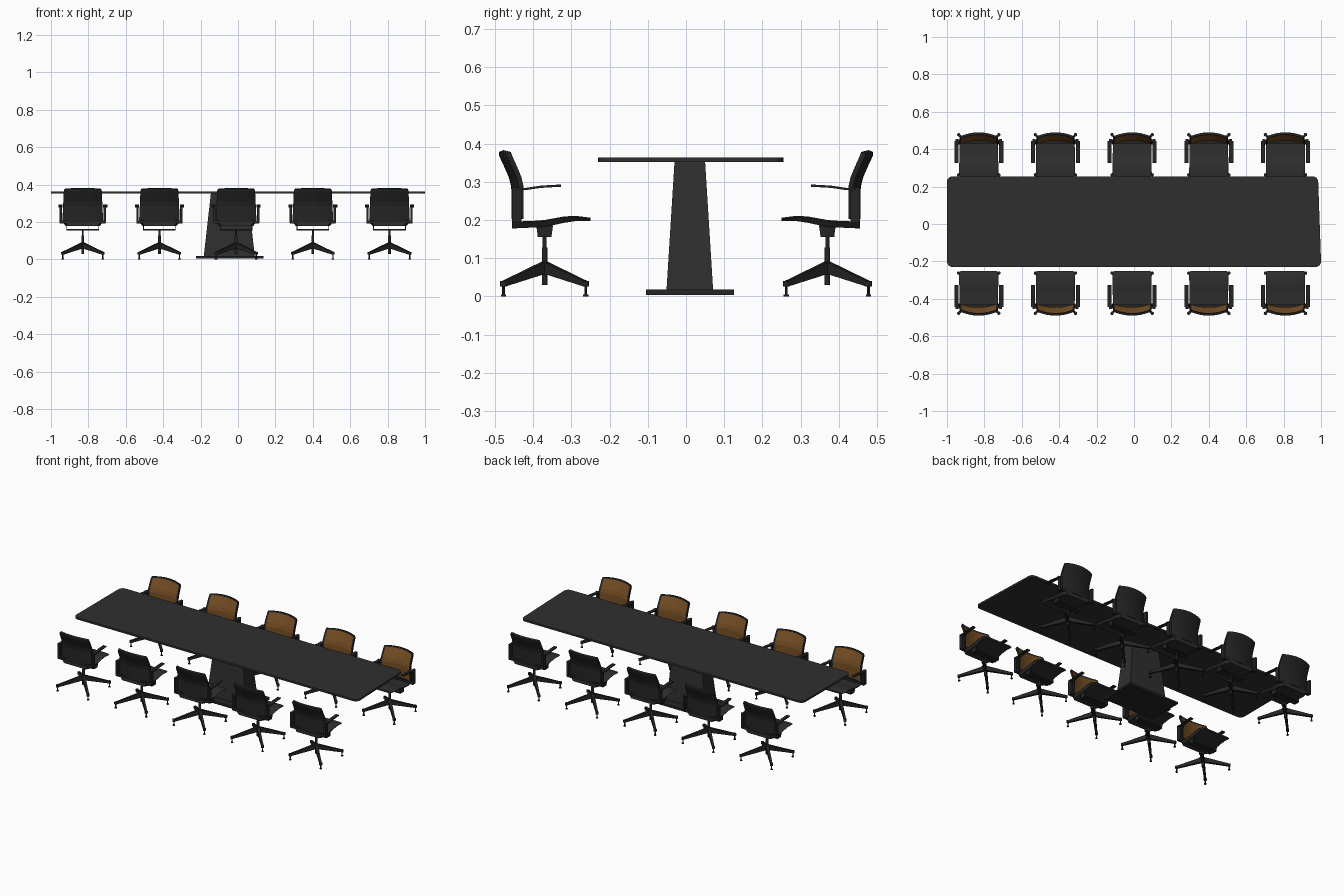
import bpy, bmesh, math
from mathutils import Vector, Matrix

if "Cube" in bpy.data.objects:
    bpy.data.objects.remove(bpy.data.objects["Cube"])


def material(name, rgb):
    m = bpy.data.materials.new(name)
    m.diffuse_color = (*rgb, 1)
    m.use_nodes = True
    m.node_tree.nodes["Principled BSDF"].inputs["Base Color"].default_value = m.diffuse_color
    return m


DARK = material("charcoal", (0.028, 0.028, 0.028))
BLACK = material("soft black", (0.018, 0.018, 0.018))
BROWN = material("brown fabric", (0.19, 0.08, 0.018))


def place(mesh, name, matrix=Matrix()):
    ob = bpy.data.objects.new(name, mesh)
    ob.matrix_world = matrix
    bpy.context.collection.objects.link(ob)
    return ob


def to_mesh(bm, name, *mats):
    bmesh.ops.recalc_face_normals(bm, faces=bm.faces)
    me = bpy.data.meshes.new(name)
    bm.to_mesh(me)
    bm.free()
    for m in mats:
        me.materials.append(m)
    return me


def loft(bm, rings):
    """Skin closed rings of points and cap both ends."""
    vr = [[bm.verts.new(p) for p in r] for r in rings]
    n = len(vr[0])
    for a, b in zip(vr, vr[1:]):
        for i in range(n):
            bm.faces.new((a[i], a[(i + 1) % n], b[(i + 1) % n], b[i]))
    bm.faces.new(vr[0][::-1])
    bm.faces.new(vr[-1])


def rect(x0, x1, y0, y1, z):
    return [(x0, y0, z), (x1, y0, z), (x1, y1, z), (x0, y1, z)]


def box(bm, x0, x1, y0, y1, z0, z1):
    loft(bm, [rect(x0, x1, y0, y1, z0), rect(x0, x1, y0, y1, z1)])


def tube(bm, x, y, r, z0, z1, n=12):
    ring = [(x + r * math.cos(2 * math.pi * i / n), y + r * math.sin(2 * math.pi * i / n)) for i in range(n)]
    loft(bm, [[(*p, z) for p in ring] for z in (z0, z1)])


def slab(bm, us, vs, front, back):
    """Closed curved panel between two surfaces; returns the grid of front faces."""
    f = [[bm.verts.new(front(u, v)) for u in us] for v in vs]
    b = [[bm.verts.new(back(u, v)) for u in us] for v in vs]
    nu, nv = len(us), len(vs)
    grid = {}
    for j in range(nv - 1):
        for i in range(nu - 1):
            grid[i, j] = bm.faces.new((f[j][i], f[j][i + 1], f[j + 1][i + 1], f[j + 1][i]))
            bm.faces.new((b[j][i], b[j + 1][i], b[j + 1][i + 1], b[j][i + 1]))
    rim = [(0, i) for i in range(nu)] + [(j, nu - 1) for j in range(1, nv)]
    rim += [(nv - 1, i) for i in range(nu - 2, -1, -1)] + [(j, 0) for j in range(nv - 2, 0, -1)]
    for (j, i), (l, k) in zip(rim, rim[1:] + rim[:1]):
        bm.faces.new((f[j][i], f[l][k], b[l][k], b[j][i]))
    return grid


def lerp_table(t, table):
    for (a, p), (b, q) in zip(table, table[1:]):
        if t <= b:
            return p + (q - p) * (t - a) / (b - a)
    return table[-1][1]


# ---- table top with rounded corners, slightly skewed right end
bm = bmesh.new()
R = 0.03
outline = []
for cx, cy, a0 in ((0.985 - R, 0.255 - R, 0), (-1 + R, 0.255 - R, 90), (-1 + R, -0.23 + R, 180), (1 - R, -0.23 + R, 270)):
    for k in range(6):
        a = math.radians(a0 + 18 * k)
        outline.append((cx + R * math.cos(a), cy + R * math.sin(a)))
loft(bm, [[(*p, z) for p in outline] for z in (0.352, 0.364)])
place(to_mesh(bm, "table_top", DARK), "table_top")

# ---- tapered pedestal and base plate
bm = bmesh.new()
loft(bm, [rect(-0.183, 0.09, -0.051, 0.071, 0.017), rect(-0.145, 0.052, -0.03, 0.05, 0.353)])
place(to_mesh(bm, "table_pedestal", DARK), "table_pedestal")
bm = bmesh.new()
box(bm, -0.225, 0.135, -0.105, 0.125, 0.004, 0.018)
place(to_mesh(bm, "table_base_plate", BLACK), "table_base_plate")

# ---- chair parts, local frame: column at the origin, facing +y
parts = {}

# backrest: curved shell, brown front inside a dark border
LEAN = [(0.2, -0.087), (0.285, -0.087), (0.31, -0.093), (0.34, -0.106), (0.37, -0.12)]


def back_point(u, v, off):
    z = 0.203 + 0.17 * v
    w = 0.109 - 0.008 * v
    if v > 0.97 or v < 0.03:
        w -= 0.004
    z += 0.005 * (1 - u * u) * v
    return Vector((u * w, lerp_table(z, LEAN) + 0.02 * u * u + off, z + off * 0.4 * v))


us = [-1, -0.9, -0.7, -0.5, -0.25, 0, 0.25, 0.5, 0.7, 0.9, 1]
vs = [0, 0.06, 0.2, 0.35, 0.48, 0.56, 0.63, 0.7, 0.8, 0.94, 1]
bm = bmesh.new()
grid = slab(bm, us, vs, lambda u, v: back_point(u, v, 0.012), lambda u, v: back_point(u, v, 0))
for (i, j), face in grid.items():
    if 0 < i < len(us) - 2 and 0 < j < len(vs) - 2:
        face.material_index = 1
parts["backrest"] = to_mesh(bm, "backrest", BLACK, BROWN)

# seat: gently waved cushion, narrower underneath
TOP = [(-0.085, 0.198), (-0.05, 0.196), (0, 0.2), (0.05, 0.209), (0.08, 0.211), (0.12, 0.206)]
BOT = [(-0.085, 0.178), (-0.05, 0.179), (0.01, 0.183), (0.04, 0.191), (0.08, 0.197), (0.12, 0.197)]
WIDE = [(-0.085, 0.09), (-0.06, 0.103), (0.1, 0.105), (0.112, 0.103), (0.12, 0.095)]
ys = [-0.085, -0.06, -0.03, 0, 0.025, 0.05, 0.08, 0.1, 0.112, 0.12]
bm = bmesh.new()
slab(bm, [-1, -0.9, 0, 0.9, 1], ys,
     lambda u, y: (u * lerp_table(y, WIDE), y, lerp_table(y, TOP) - (0.003 if abs(u) == 1 else 0)),
     lambda u, y: (u * (lerp_table(y, WIDE) - 0.012), y, lerp_table(y, BOT)))
parts["seat"] = to_mesh(bm, "seat", DARK)

# armrests: rear post, forward pad, cross bar under the backrest
bm = bmesh.new()
for s in (-1, 1):
    xa, xb = sorted((s * 0.111, s * 0.124))
    box(bm, xa, xb, -0.085, -0.06, 0.195, 0.285)
    xa, xb = sorted((s * 0.109, s * 0.131))
    loft(bm, [[(xa, y, z), (xb, y, z), (xb, y, z + 0.006), (xa, y, z + 0.006)]
              for y, z in ((-0.075, 0.28), (-0.05, 0.278), (-0.01, 0.284), (0.043, 0.287))])
box(bm, -0.122, 0.122, -0.083, -0.06, 0.192, 0.208)
parts["armrests"] = to_mesh(bm, "armrests", BLACK)

# U-shaped bracket under the seat
bm = bmesh.new()
box(bm, -0.087, 0.087, -0.018, 0.018, 0.156, 0.162)
for s in (-1, 1):
    xa, xb = sorted((s * 0.083, s * 0.087))
    loft(bm, [rect(xa, xb, -0.018, 0.018, 0.158), rect(xa, xb, -0.022, 0.022, 0.186)])
parts["seat_bracket"] = to_mesh(bm, "seat_bracket", BLACK)

# column
bm = bmesh.new()
tube(bm, 0, 0, 0.0075, 0.03, 0.128)
tube(bm, 0, 0, 0.005, 0.125, 0.158)
parts["column"] = to_mesh(bm, "column", BLACK)

# four-star base with feet
bm = bmesh.new()
for k in range(4):
    d = math.radians(45 + 90 * k)
    c, s = math.cos(d), math.sin(d)
    loft(bm, [[(r * c - t * s, r * s + t * c, z) for t, z in ((-w, z0), (w, z0), (w, z1), (-w, z1))]
              for r, w, z0, z1 in ((0.002, 0.009, 0.06, 0.091), (0.15, 0.006, 0.026, 0.041))])
    fx, fy = 0.152 * c, 0.152 * s
    tube(bm, fx, fy, 0.009, 0.026, 0.04)
    tube(bm, fx, fy, 0.0035, 0.004, 0.028, 8)
    tube(bm, fx, fy, 0.007, 0, 0.005)
parts["star_base"] = to_mesh(bm, "star_base", BLACK)

# ---- two rows of five chairs facing the table
for row, y, turn in (("front", -0.37, 0), ("back", 0.37, math.pi)):
    for i in range(5):
        m = Matrix.Translation((-0.83 + 0.41 * i, y, 0)) @ Matrix.Rotation(turn, 4, "Z")
        for name, mesh in parts.items():
            place(mesh, f"{row}_chair_{i + 1}_{name}", m)
